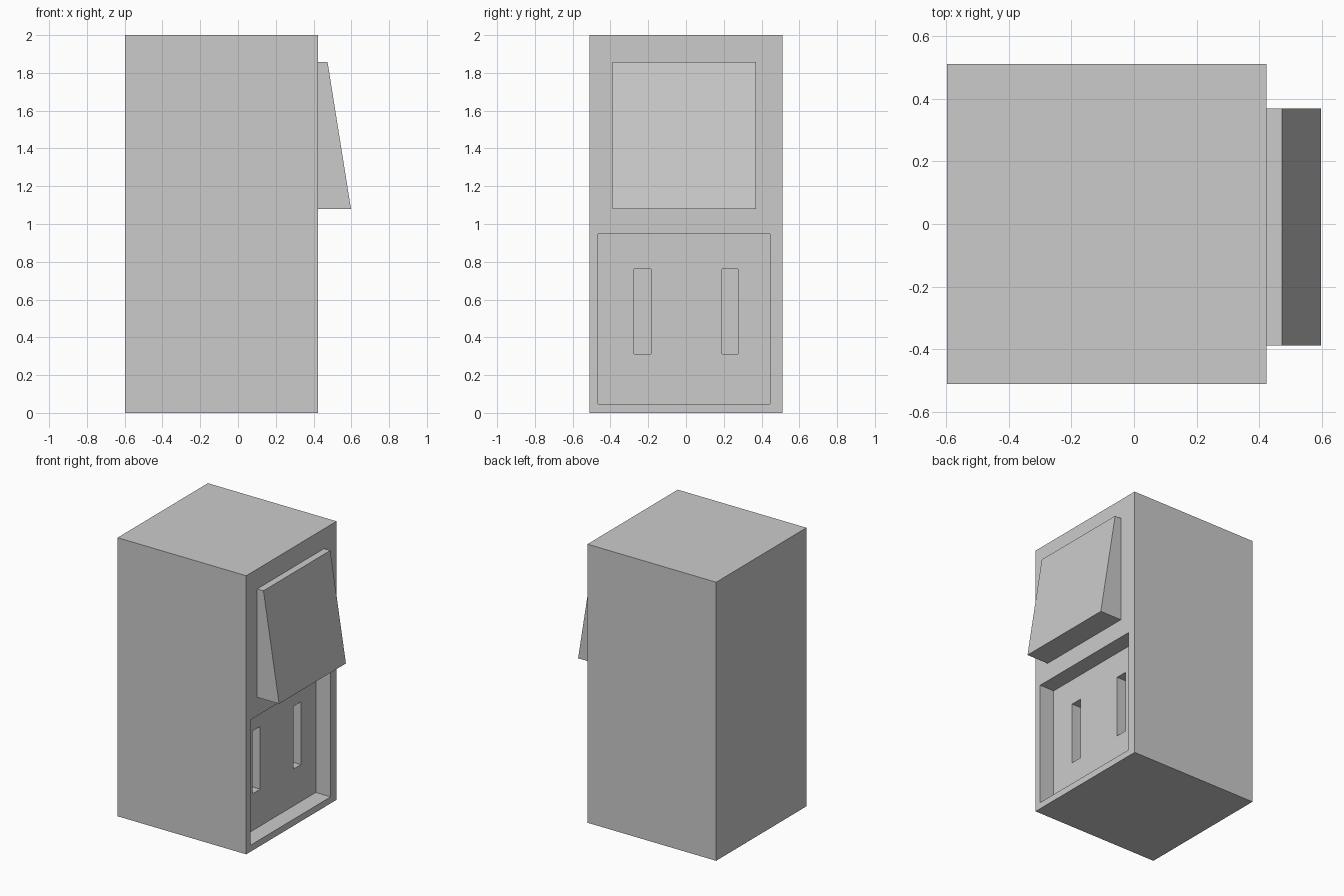
import bpy, bmesh

if "Cube" in bpy.data.objects:
    bpy.data.objects.remove(bpy.data.objects["Cube"])

FRONT = 0.424   # x of the cabinet face


def prism(name, profile, y0, y1):
    """Extrude an x-z profile from y0 to y1."""
    bm = bmesh.new()
    face = bm.faces.new([bm.verts.new((x, y0, z)) for x, z in profile])
    ext = bmesh.ops.extrude_face_region(bm, geom=[face])
    verts = [g for g in ext["geom"] if isinstance(g, bmesh.types.BMVert)]
    bmesh.ops.translate(bm, verts=verts, vec=(0, y1 - y0, 0))
    bmesh.ops.recalc_face_normals(bm, faces=bm.faces)
    mesh = bpy.data.meshes.new(name)
    bm.to_mesh(mesh)
    bm.free()
    ob = bpy.data.objects.new(name, mesh)
    bpy.context.collection.objects.link(ob)
    return ob


def box(name, x0, x1, y0, y1, z0, z1):
    return prism(name, [(x0, z0), (x1, z0), (x1, z1), (x0, z1)], y0, y1)


def cut(target, cutter):
    mod = target.modifiers.new(cutter.name, "BOOLEAN")
    mod.operation = "DIFFERENCE"
    mod.solver = "EXACT"
    mod.object = cutter
    cutter.hide_render = True
    cutter.hide_set(True)


# Cabinet body
body = box("cabinet", -0.598, FRONT, -0.512, 0.512, 0, 2)

# Recessed lower panel
panel_x = FRONT - 0.118
cut(body, box("panel_cutter", panel_x, FRONT + 0.1, -0.465, 0.446, 0.047, 0.947))

# Two vertical slots in the panel
for side, y0, y1 in (("left", -0.275, -0.186), ("right", 0.19, 0.276)):
    cut(body, box(side + "_slot_cutter", panel_x - 0.12, panel_x + 0.05, y0, y1, 0.312, 0.762))

# Sloped upper panel
prism("sloped_panel", [(FRONT, 1.08), (0.598, 1.08), (0.474, 1.858), (FRONT, 1.858)], -0.388, 0.37)
